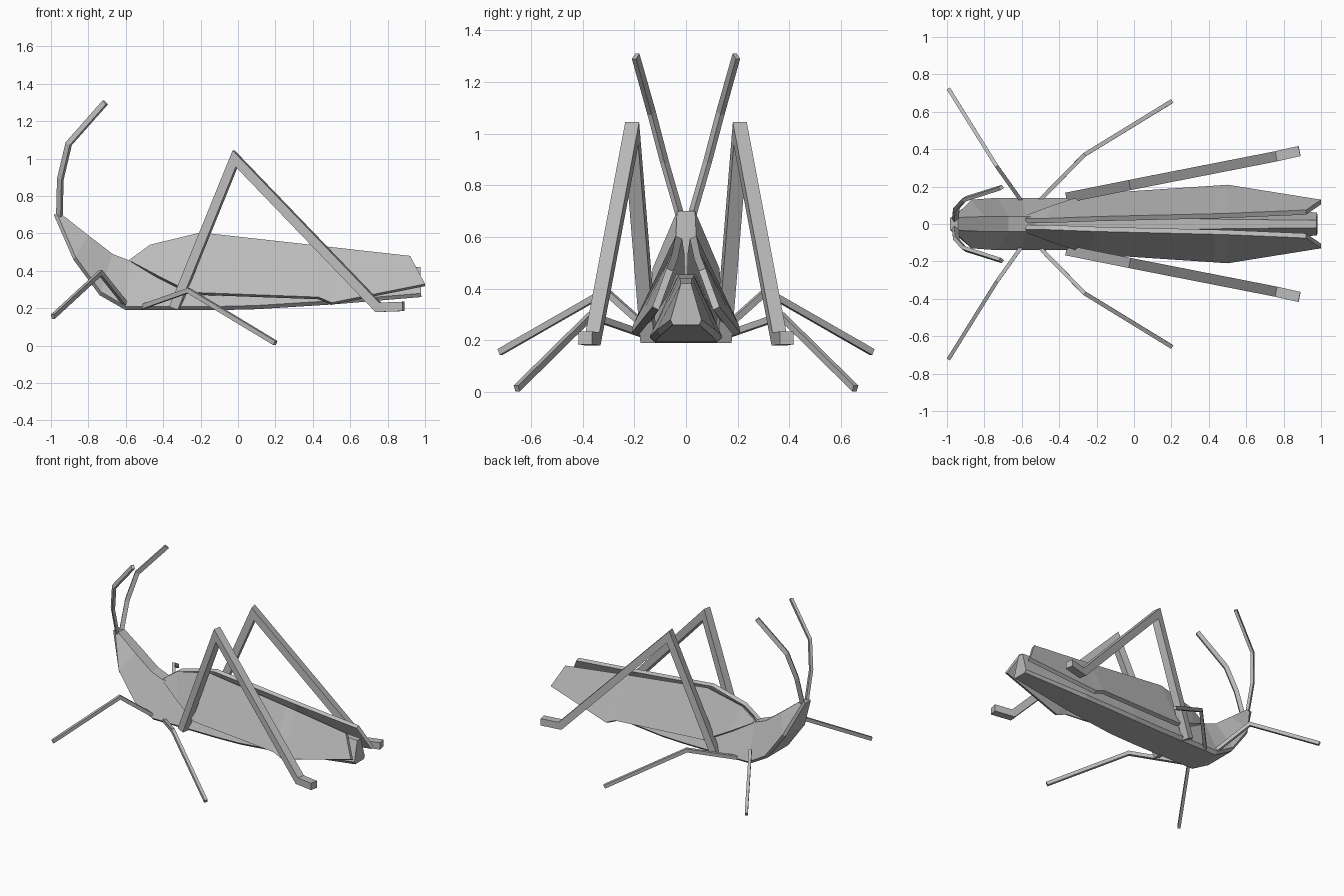
import bpy, bmesh
from mathutils import Vector as V

cube = bpy.data.objects.get("Cube")
if cube:
    bpy.data.objects.remove(cube, do_unlink=True)

grey = bpy.data.materials.new("plain grey")
grey.use_nodes = True
COLOUR = (0.5, 0.5, 0.5, 1)
grey.diffuse_color = COLOUR
grey.node_tree.nodes["Principled BSDF"].inputs["Base Color"].default_value = COLOUR


def loft(name, sections):
    """Skin a closed solid over matching rings of points."""
    bm = bmesh.new()
    rings = [[bm.verts.new(p) for p in ring] for ring in sections]
    n = len(rings[0])
    for a, b in zip(rings, rings[1:]):
        for i in range(n):
            j = (i + 1) % n
            bm.faces.new((a[i], a[j], b[j], b[i]))
    bm.faces.new(rings[0])
    bm.faces.new(rings[-1])
    bmesh.ops.recalc_face_normals(bm, faces=bm.faces[:])
    mesh = bpy.data.meshes.new(name)
    bm.to_mesh(mesh)
    bm.free()
    mesh.materials.append(grey)
    bpy.context.collection.objects.link(bpy.data.objects.new(name, mesh))


def beam(name, path, width, height, flip):
    """Sweep a rectangle along a path, with mitred joints."""
    pts = [V((x, y * flip, z)) for x, y, z in path]
    run = pts[-1] - pts[0]
    side = V((-run.y, run.x, 0)).normalized()
    dirs = [(b - a).normalized() for a, b in zip(pts, pts[1:])]
    rings = []
    for i, p in enumerate(pts):
        before, after = dirs[max(i - 1, 0)], dirs[min(i, len(dirs) - 1)]
        up = (before + after).normalized().cross(side).normalized()
        # widen the joint so that both arms keep their thickness
        stretch = 1 / max(0.5, (before + after).length / 2)
        u, s = up * height * stretch / 2, side * width / 2
        rings.append([p + u + s, p + u - s, p - u - s, p - u + s])
    loft(name, rings)


# Body: bottom x, bottom z, half width, top x, top z, top half width
BODY = [
    (-.985, .70, .035, -.94, .70, .035),
    (-.88, .46, .13, -.80, .59, .04),
    (-.74, .27, .14, -.67, .49, .04),
    (-.60, .19, .14, -.58, .455, .04),
    (-.10, .19, .14, -.10, .455, .03),
    (.10, .195, .14, .10, .45, .03),
    (.50, .22, .115, .50, .44, .025),
    (.98, .26, .06, .975, .42, .02),
]
rings = []
for xb, zb, w, xt, zt, t in BODY:
    low, high = V((xb, 0, zb)), V((xt, 0, zt))
    edge = low + (high - low).normalized() * .02
    half = [high + V((0, t, 0)), edge + V((0, w, 0)), low + V((0, w * .85, 0))]
    rings.append(half + [V((p.x, -p.y, p.z)) for p in reversed(half)])
loft("body", rings)

# Wings: upper edge and lower edge at each station
WING = [
    ((-.58, .03, .46), (-.57, .05, .45)),
    ((-.47, .03, .54), (-.42, .105, .37)),
    ((-.20, .04, .605), (-.25, .16, .285)),
    ((.43, .055, .535), (.43, .205, .26)),
    ((.50, .057, .527), (.50, .21, .23)),
    ((.92, .075, .48), (1.0, .13, .33)),
]
HIND_LEG = [(-.34, .145, .20), (-.015, .21, 1.0), (.75, .36, .205), (.885, .39, .21)]
MIDDLE_LEG = [(-.52, .11, .205), (-.265, .37, .295), (.20, .655, .014)]
FRONT_LEG = [(-.60, .12, .22), (-.735, .31, .39), (-.99, .72, .155)]
ANTENNA = [(-.955, .025, .69), (-.95, .083, .89), (-.905, .133, 1.08), (-.71, .195, 1.3)]

for flip, where in ((-1, "front_side"), (1, "back_side")):
    rings = []
    for top, low in WING:
        skin = [V(top), V(low)]
        skin += [p + V((0, -.025, -.012)) for p in reversed(skin)]
        rings.append([(p.x, p.y * flip, p.z) for p in skin])
    loft(where + "_wing", rings)
    beam(where + "_hind_leg", HIND_LEG, .055, .05, flip)
    beam(where + "_middle_leg", MIDDLE_LEG, .022, .025, flip)
    beam(where + "_front_leg", FRONT_LEG, .02, .025, flip)
    beam(where + "_antenna", ANTENNA, .02, .03, flip)
